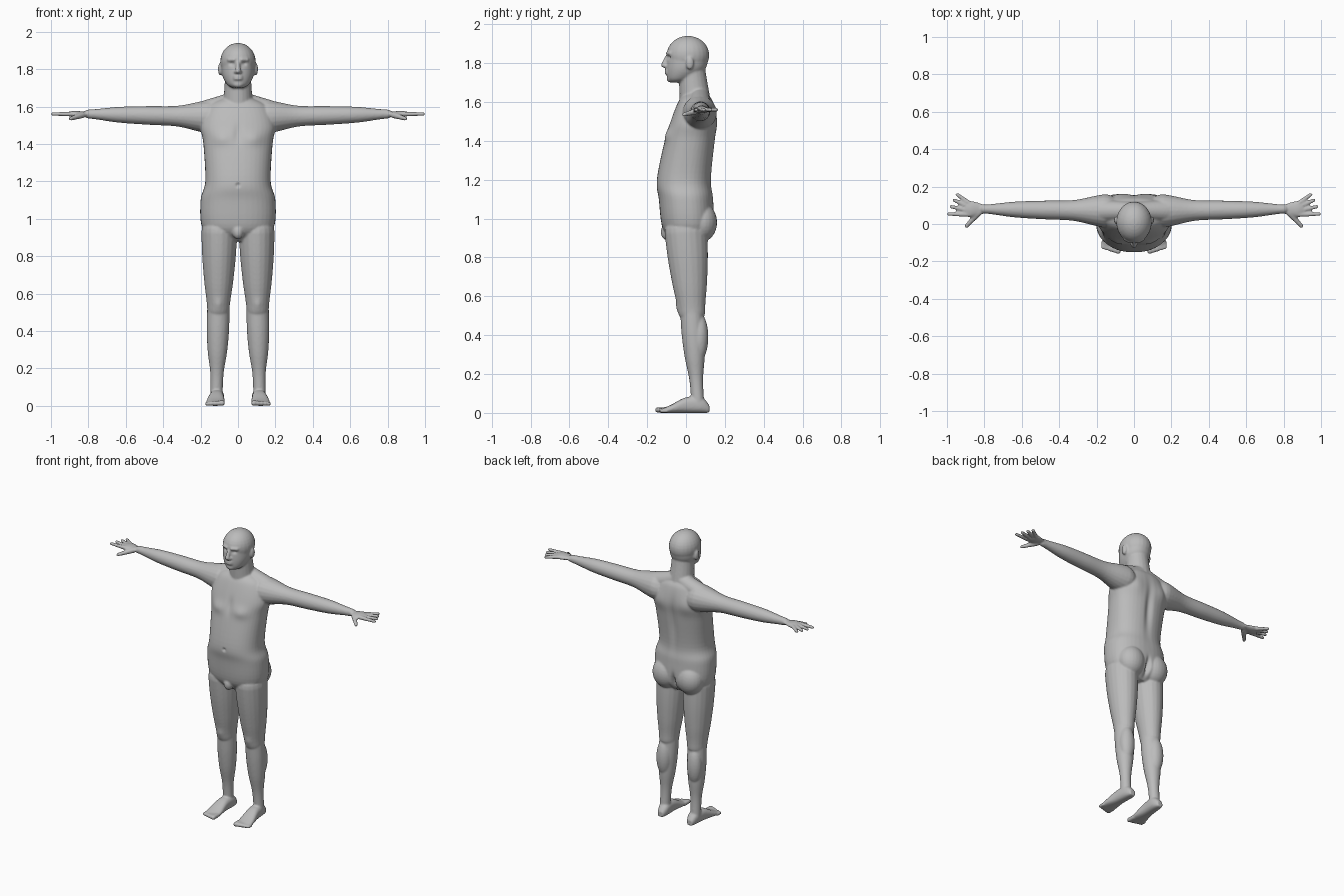
import bpy
import bmesh
import math
from mathutils import Vector, Matrix

default_cube = bpy.data.objects.get("Cube")
if default_cube:
    bpy.data.objects.remove(default_cube, do_unlink=True)

skin = bpy.data.materials.new("plain_grey")
skin.use_nodes = True
skin.diffuse_color = (0.5, 0.5, 0.5, 1)
shader = skin.node_tree.nodes["Principled BSDF"]
shader.inputs["Base Color"].default_value = skin.diffuse_color

bm = bmesh.new()


def spline(rows, steps=6):
    """Smoothly interpolate a short table of section values."""
    result = []
    for index in range(len(rows) - 1):
        before = rows[max(index - 1, 0)]
        after = rows[min(index + 2, len(rows) - 1)]
        for step in range(steps):
            t = step / steps
            row = []
            for a, b, c, d in zip(before, rows[index], rows[index + 1], after):
                cubic = 3 * (b - c) + d - a
                square = 2 * a - 5 * b + 4 * c - d
                row.append(b + t / 2 * (c - a + t * (square + t * cubic)))
            result.append(row)
    result.append(rows[-1])
    return result


def outline(power, sides):
    """Unit outline that gets squarer as power grows."""
    points = []
    for side in range(sides):
        angle = math.tau * side / sides
        points.append([math.copysign(abs(value) ** (2 / power), value)
                       for value in (math.cos(angle), math.sin(angle))])
    return points


def bridge(rings):
    """Closed surface through rings of points."""
    rings = [[bm.verts.new(point) for point in ring] for ring in rings]
    for lower, upper in zip(rings, rings[1:]):
        for side in range(len(lower)):
            bm.faces.new((lower[side - 1], lower[side], upper[side], upper[side - 1]))
    bm.faces.new(rings[0][::-1])
    bm.faces.new(rings[-1])


def loft(rows, place, power):
    """Skin through sections; place gives the centre and two radius vectors."""
    rings = []
    for row in spline(rows):
        centre, across, along = map(Vector, place(*row))
        rings.append([centre + across * u + along * v for u, v in outline(power, sides=40)])
    bridge(rings)


def limb(start, end, radii, shape=(1, 1, 1)):
    """Round-ended rod whose thickness follows evenly spaced radii."""
    start, end = Vector(start), Vector(end)
    turn = (end - start).to_track_quat("Z", "Y")
    widths = [width for (width,) in spline([(radius,) for radius in radii])]
    angles = [math.radians(degrees) for degrees in range(15, 90, 15)]
    first, last = widths[0], widths[-1]
    sections = [(start, -first * math.cos(a), first * math.sin(a)) for a in angles]
    for index, width in enumerate(widths):
        sections.append((start.lerp(end, index / (len(widths) - 1)), 0, width))
    sections += [(end, last * math.cos(a), last * math.sin(a)) for a in reversed(angles)]
    rings = []
    for centre, along, width in sections:
        rings.append([centre + Vector(shape) * (turn @ Vector((u * width, v * width, along)))
                      for u, v in outline(power=2, sides=20)])
    bridge(rings)


def blob(centre, radii):
    matrix = Matrix.Translation(centre) @ Matrix.Diagonal((*radii, 1))
    bmesh.ops.create_uvsphere(bm, u_segments=24, v_segments=16, radius=1, matrix=matrix)


def upright(height, depth, half_width, half_depth):
    return (0, depth, height), (half_width, 0, 0), (0, half_depth, 0)


def grounded(depth, across, half_width, half_height):
    return (across, depth, half_height), (half_width, 0, 0), (0, 0, half_height)


# Torso
loft([(0.88, 0.01, 0.1, 0.07), (0.95, 0.01, 0.19, 0.13), (1.1, 0, 0.2, 0.14),
      (1.2, -0.01, 0.175, 0.14), (1.4, 0.02, 0.185, 0.13), (1.5, 0.04, 0.2, 0.12),
      (1.6, 0.05, 0.16, 0.09), (1.64, 0.05, 0.09, 0.06)], upright, power=2.3)
blob((0, -0.1, 0.93), (0.03, 0.03, 0.04))

# Neck and shoulder slope
limb((0, 0.05, 1.58), (0, 0.03, 1.76), [0.08, 0.07])
limb((0.02, 0.07, 1.63), (0.18, 0.07, 1.57), [0.05, 0.06])

# Skull and jaw
blob((0, 0.01, 1.84), (0.095, 0.11, 0.1))
loft([(1.7, -0.05, 0.03, 0.03), (1.72, -0.03, 0.06, 0.065), (1.77, 0, 0.085, 0.1),
      (1.84, 0.01, 0.09, 0.105)], upright, power=2.1)

# Brow, nose, nostrils, lips, chin and ears
limb((0.02, -0.095, 1.85), (0.05, -0.08, 1.85), [0.01, 0.01])
limb((0, -0.1, 1.83), (0, -0.115, 1.79), [0.01, 0.014])
blob((0.012, -0.105, 1.785), (0.01, 0.01, 0.01))
for lip_height in (1.748, 1.762):
    blob((0, -0.1, lip_height), (0.025, 0.01, 0.007))
blob((0, -0.08, 1.72), (0.03, 0.02, 0.02))
blob((0.095, 0.02, 1.8), (0.012, 0.02, 0.034))

# Buttock
blob((0.09, 0.08, 0.98), (0.09, 0.08, 0.1))

# Arm
wrist = Vector((0.8, 0.08, 1.56))
limb((0.16, 0.07, 1.545), wrist, [0.088, 0.056, 0.05, 0.042, 0.024])

# Palm, fanned fingers and thumb
limb(wrist, wrist + Vector((0.07, 0, 0)), [0.025, 0.044], shape=(1, 1, 0.4))
for finger in range(4):
    angle = 0.03 + 0.2 * finger
    length = 0.11 - 0.01 * finger
    knuckle = Vector((0.88, 0.05 + 0.02 * finger, wrist.z))
    tip = knuckle + Vector((math.cos(angle), math.sin(angle), 0)) * length
    limb(knuckle, tip, [0.013, 0.01])
limb((0.83, 0.06, 1.555), (0.895, -0.01, 1.535), [0.017, 0.011])

# Thigh, shin and calf
knee = Vector((0.105, 0.03, 0.52))
limb((0.1, 0, 0.93), knee, [0.096, 0.09, 0.077, 0.06], shape=(1, 1.15, 1))
limb(knee, (0.115, 0.06, 0.06), [0.06, 0.06, 0.052, 0.036, 0.033])
blob((0.115, 0.07, 0.39), (0.05, 0.045, 0.12))

# Foot
loft([(0.12, 0.11, 0.02, 0.02), (0.08, 0.11, 0.035, 0.04), (0, 0.115, 0.04, 0.04),
      (-0.08, 0.12, 0.05, 0.02), (-0.13, 0.12, 0.045, 0.01)], grounded, power=2.5)

# Toes, shorter and thinner towards the outside
for toe in range(5):
    radius = 0.015 - 0.001 * toe
    across = 0.085 + 0.02 * toe
    reach = -0.145 + 0.005 * toe
    limb((across, -0.1, radius), (across, reach, radius), [radius, radius])

# Mirror the half figure and fuse the parts into one continuous skin
bmesh.ops.recalc_face_normals(bm, faces=bm.faces)
parts = bpy.data.meshes.new("parts")
bm.to_mesh(parts)
bm.free()
body = bpy.data.objects.new("body", parts)
bpy.context.collection.objects.link(body)
body.modifiers.new("other_side", "MIRROR").use_mirror_merge = False
fuse = body.modifiers.new("fuse", "REMESH")
fuse.mode = "VOXEL"
fuse.voxel_size = 0.006
soften = body.modifiers.new("soften", "SMOOTH")
soften.iterations = 4
evaluated = body.evaluated_get(bpy.context.evaluated_depsgraph_get())
fused = bpy.data.meshes.new_from_object(evaluated)
body.modifiers.clear()
body.data = fused
bpy.data.meshes.remove(parts)

# Sculpted relief: centre, spread and push along depth
relief = {
    "spine_groove": ((0, 0.15, 1.36), (0.024, 0.06, 0.15), -0.015),
    "seat_cleft": ((0, 0.15, 0.95), (0.014, 0.07, 0.05), -0.03),
    "breastbone": ((0, -0.1, 1.46), (0.02, 0.05, 0.05), 0.008),
    "chest_muscle": ((0.09, -0.1, 1.43), (0.05, 0.05, 0.035), -0.011),
    "shoulder_blade": ((0.1, 0.15, 1.5), (0.045, 0.05, 0.06), 0.008),
    "navel": ((0, -0.15, 1.18), (0.01, 0.04, 0.01), 0.01),
    "eye_socket": ((0.034, -0.1, 1.83), (0.015, 0.03, 0.01), 0.011),
    "kneecap": ((0.105, -0.05, 0.54), (0.025, 0.03, 0.03), -0.007),
}
for vertex in fused.vertices:
    x, y, z = vertex.co
    for centre, spread, push in relief.values():
        if abs(z - centre[2]) < 3 * spread[2]:
            gaps = zip((abs(x), y, z), centre, spread)
            vertex.co.y += push * math.exp(-sum(((p - c) / s) ** 2 for p, c, s in gaps))

fused.materials.clear()
fused.materials.append(skin)
fused.polygons.foreach_set("material_index", [0] * len(fused.polygons))
fused.shade_smooth()
